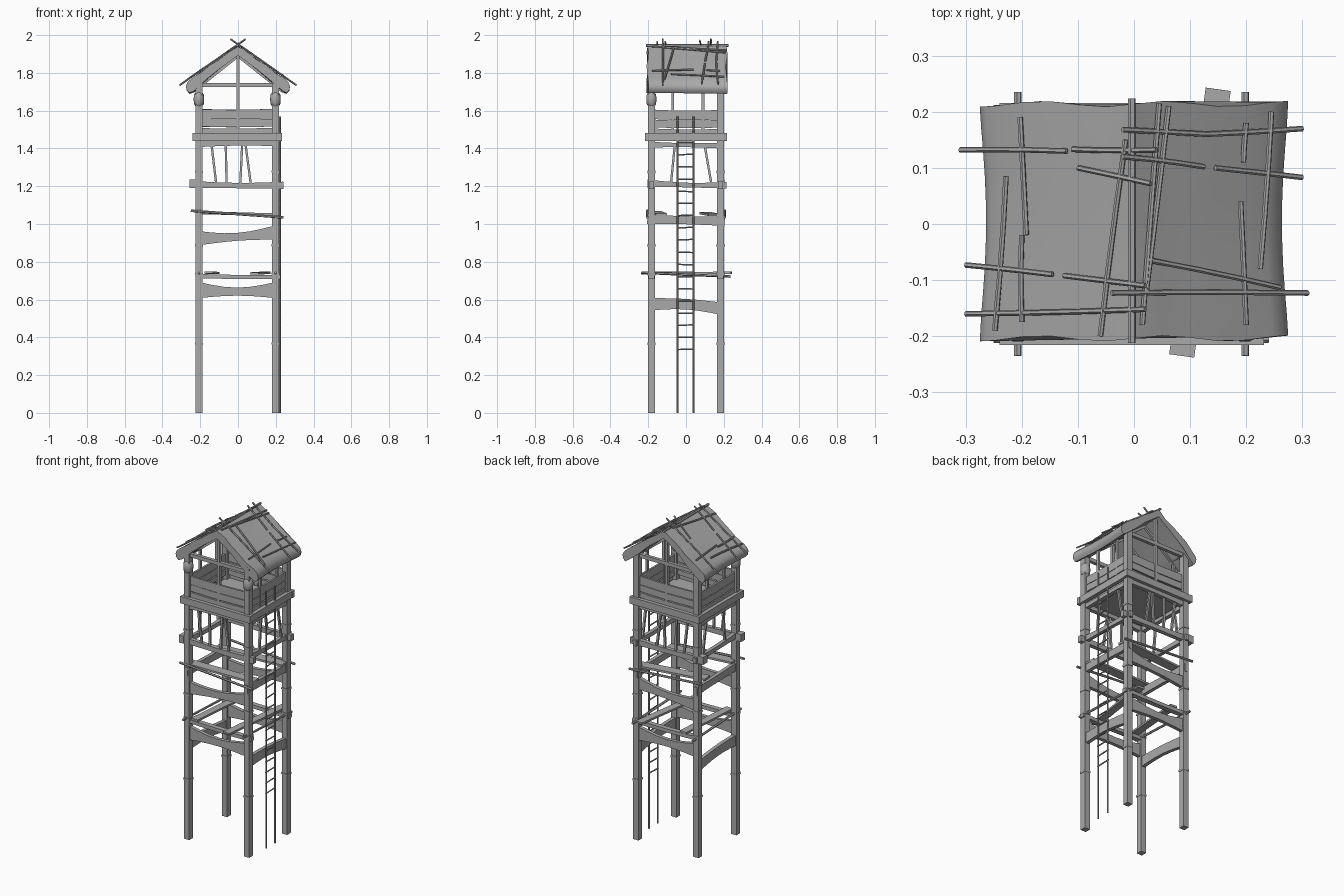
import bpy, bmesh, math, random
from mathutils import Vector

random.seed(4)
if "Cube" in bpy.data.objects:
    bpy.data.objects.remove(bpy.data.objects["Cube"])

wood = bpy.data.materials.new("weathered_grey_wood")
wood.use_nodes = True
GREY = (0.4, 0.4, 0.4, 1)
wood.diffuse_color = GREY
wood.node_tree.nodes["Principled BSDF"].inputs["Base Color"].default_value = GREY


def finish(name, bm, smooth=False):
    bmesh.ops.recalc_face_normals(bm, faces=bm.faces)
    mesh = bpy.data.meshes.new(name)
    bm.to_mesh(mesh)
    bm.free()
    mesh.materials.append(wood)
    ob = bpy.data.objects.new(name, mesh)
    bpy.context.collection.objects.link(ob)
    if smooth:
        bpy.ops.object.select_all(action="DESELECT")
        ob.select_set(True)
        bpy.context.view_layer.objects.active = ob
        bpy.ops.object.shade_smooth_by_angle(angle=math.radians(40))
    return ob


def loft(name, rings, smooth=False):
    """Skin a list of equal closed rings and cap both ends."""
    bm = bmesh.new()
    rows = [[bm.verts.new(p) for p in ring] for ring in rings]
    n = len(rows[0])
    for a, b in zip(rows, rows[1:]):
        for i in range(n):
            bm.faces.new((a[i], a[(i + 1) % n], b[(i + 1) % n], b[i]))
    bm.faces.new(rows[0])
    bm.faces.new(rows[-1])
    return finish(name, bm, smooth)


def beam(name, a, b, wide, tall, arch=0.0, waist=1.0, steps=1):
    """Rectangular timber from a to b, optionally arched and waisted."""
    a, b = Vector(a), Vector(b)
    d = (b - a).normalized()
    side = d.cross(Vector((0, 0, 1)))
    side = side.normalized() if side.length > 0.01 else Vector((1, 0, 0))
    up = side.cross(d)
    rings = []
    for i in range(steps + 1):
        t = i / steps
        bulge = math.sin(math.pi * t)
        c = a.lerp(b, t) + up * arch * bulge
        h = tall / 2 * (1 + (waist - 1) * bulge)
        w = wide / 2
        rings.append([c + side * sx * w + up * sz * h
                      for sx, sz in ((-1, -1), (1, -1), (1, 1), (-1, 1))])
    return loft(name, rings)


def stick(name, a, b, r=0.005, bend=0.0):
    """Six-sided pole, bent sideways a little."""
    a, b = Vector(a), Vector(b)
    d = (b - a).normalized()
    u = d.orthogonal().normalized()
    v = d.cross(u)
    rings = []
    for i in range(4):
        c = a.lerp(b, i / 3) + u * bend * math.sin(math.pi * i / 3)
        rings.append([c + (u * math.cos(k * math.pi / 3) + v * math.sin(k * math.pi / 3)) * r
                      for k in range(6)])
    return loft(name, rings, True)


XL, XR, Y = -0.207, 0.198, 0.183

# Corner posts with chipped bands
for x in (XL, XR):
    for y in (-Y, Y):
        beam("corner_post", (x, y, 0), (x, y, 1.77), 0.036, 0.036)
        for z in (0.36, 0.73, 0.88, 1.27):
            beam("post_band", (x, y, z), (x + 0.001, y, z + 0.012), 0.041, 0.041)

# Rounded lashings on the front posts
for x in (XL, XR):
    rings = []
    for z, r in ((1.625, 0.019), (1.635, 0.026), (1.66, 0.028), (1.685, 0.026), (1.695, 0.019)):
        rings.append([(x + r * math.cos(k * math.pi / 5), -Y + r * math.sin(k * math.pi / 5), z)
                      for k in range(10)])
    loft("post_lashing", rings, True)

# Beams along x, on front and back
for y in (-Y, Y):
    s = math.copysign(1, y)
    beam("lower_arched_beam", (XL, y, 0.65), (XR, y, 0.65), 0.022, 0.085, -0.008, 0.5, 6)
    beam("lower_rail", (-0.225, y, 0.725), (0.225, y, 0.72), 0.03, 0.022, -0.003, 1, 4)
    beam("middle_arched_beam", (XL, y, 0.925), (XR, y, 0.955), 0.022, 0.075, -0.008, 0.55, 6)
    stick("middle_pole", (-0.25, y + s * 0.022, 1.07), (0.24, y + s * 0.022, 1.035), 0.007)
    beam("upper_rail", (-0.25, y, 1.21), (0.24, y, 1.205), 0.025, 0.038, -0.004, 0.75, 6)
    beam("upper_rail_end", (-0.258, y, 1.212), (-0.225, y, 1.212), 0.04, 0.045)
    beam("joist", (XL, y, 1.425), (XR, y, 1.43), 0.025, 0.035, 0, 0.7, 4)
    beam("platform_edge", (-0.24, y + s * 0.022, 1.46), (0.232, y + s * 0.022, 1.46), 0.022, 0.042)
    for top, low in ((-0.14, -0.115), (-0.065, -0.06), (0.022, 0.012), (0.04, 0.068)):
        beam("slanted_strut", (top, y, 1.42), (low, y, 1.21), 0.012, 0.012)
    # gable frame
    beam("gable_tie", (XL, y, 1.735), (XR, y, 1.735), 0.02, 0.022)
    beam("gable_king_post", (0, y, 1.46), (0, y, 1.91), 0.018, 0.018)

# Beams along y, on both sides
for x in (XL, XR):
    s = math.copysign(1, x)
    beam("lower_side_beam", (x, -Y, 0.575), (x, Y, 0.552), 0.022, 0.065, 0.012, 0.85, 6)
    stick("side_pole", (x, -0.235, 0.742), (x, 0.235, 0.722), 0.007)
    beam("middle_side_beam", (x, -0.205, 1.025), (x, 0.205, 1.015), 0.022, 0.05, 0, 0.85, 4)
    beam("upper_side_rail", (x, -Y, 1.215), (x, 0.215, 1.205), 0.022, 0.035, -0.004, 0.7, 6)
    beam("side_joist", (x, -Y, 1.42), (x, Y, 1.415), 0.025, 0.03, 0, 0.7, 4)
    beam("platform_side_edge", (x + s * 0.02, -0.2, 1.46), (x + s * 0.02, 0.212, 1.46), 0.022, 0.042)
    beam("eave_plate", (x, -Y, 1.745), (x, Y, 1.745), 0.025, 0.025)
    for top, low in ((-0.06, -0.08), (0.1, 0.135)):
        beam("slanted_side_strut", (x, top, 1.41), (x, low, 1.21), 0.012, 0.012)
    for y in (-0.07, 0.09):
        beam("side_upright", (x, y, 1.46), (x, y, 1.76), 0.014, 0.014)

# Railing boards, uneven between posts
for k, z in enumerate((1.495, 1.537, 1.585)):
    h = (0.03, 0.04, 0.05)[k]
    for y in (-Y, Y):
        beam("railing_board", (XL, y, z + random.uniform(-.003, .003)), (XR, y, z), 0.012, h, -0.004, 1, 5)
    for x in (XL, XR):
        beam("side_railing_board", (x, -Y, z - 0.004), (x, Y, z - 0.006), 0.012, h, -0.005, 1, 5)

# Floor and loose planks
beam("platform_floor", (XL, 0, 1.445), (XR, 0, 1.445), 0.38, 0.012)
beam("loose_plank", (-0.155, -0.2, 0.743), (-0.12, 0.2, 0.74), 0.045, 0.012)
beam("loose_plank", (0.085, -0.235, 0.738), (0.15, 0.24, 0.742), 0.045, 0.012)
beam("loose_plank", (-0.215, -0.16, 1.062), (0.21, -0.13, 1.05), 0.06, 0.012)
beam("loose_plank", (-0.215, 0.10, 1.058), (0.21, 0.15, 1.048), 0.06, 0.012)

# Ladder on the +x side
LX = 0.222
for y in (-0.045, 0.04):
    stick("ladder_rail", (LX, y, 0), (LX, y, 1.57), 0.0045)
for i in range(18):
    z = 0.335 + i * 0.0645
    stick("ladder_rung", (LX, -0.05, z), (LX, 0.045, z + random.uniform(-.004, .004)), 0.004)

# Thick soft roof with rounded eaves
half = [(0, 1.942), (0.05, 1.908), (0.1, 1.873), (0.15, 1.84), (0.2, 1.803), (0.25, 1.768),
        (0.27, 1.75), (0.279, 1.73), (0.277, 1.71), (0.262, 1.692), (0.24, 1.703),
        (0.17, 1.763), (0.1, 1.823), (0, 1.895)]
profile = half + [(-x, z) for x, z in reversed(half[1:-1])]
rings = []
for i in range(11):
    t = i / 5 - 1
    edge = abs(t) ** 6
    rings.append([(x * (0.945 + 0.055 * t * t) * (1 - 0.015 * edge),
                   t * 0.209 + 0.005 + edge * 0.005 * math.sin(x * 28),
                   z + 0.003 * math.sin(x * 60 + t)) for x, z in profile])
loft("thatched_roof", rings, True)

# Rafters under the roof
for y in (-0.09, 0.09):
    for s in (-1, 1):
        beam("rafter", (0, y, 1.89), (s * 0.24, y, 1.7), 0.014, 0.016)

# Ridge pole and poles laid over the roof slopes
stick("ridge_pole", (-0.004, -0.212, 1.945), (-0.004, 0.224, 1.945), 0.007)
left_poles = ((-.31, .132, -.12, .13), (-.11, .133, .04, .132), (-.10, .10, .03, .072),
              (-.30, -.073, -.145, -.09), (-.125, -.092, .02, -.11), (-.30, -.16, .02, -.152),
              (-.203, .19, -.192, -.02), (-.228, .085, -.248, -.19), (-.2, -.02, -.2, -.175),
              (-.015, .15, -.06, -.2))
right_poles = ((-.02, .168, .13, .16), (.13, .16, .30, .17), (-.02, .12, .125, .102),
               (.145, .1, .30, .083), (.03, -.065, .26, -.113), (-.04, -.123, .31, -.123),
               (.045, .215, .015, -.18), (.062, .21, .022, -.12), (.2, .18, .195, .11),
               (.19, .04, .2, -.18), (.245, .2, .225, -.08))
for s, poles in ((-1, left_poles), (1, right_poles)):
    for x1, y1, x2, y2 in poles:
        stick("roof_pole", (x1, y1, 1.951 - 0.7 * s * x1), (x2, y2, 1.951 - 0.7 * s * x2),
              0.005, random.uniform(-.003, .003))
